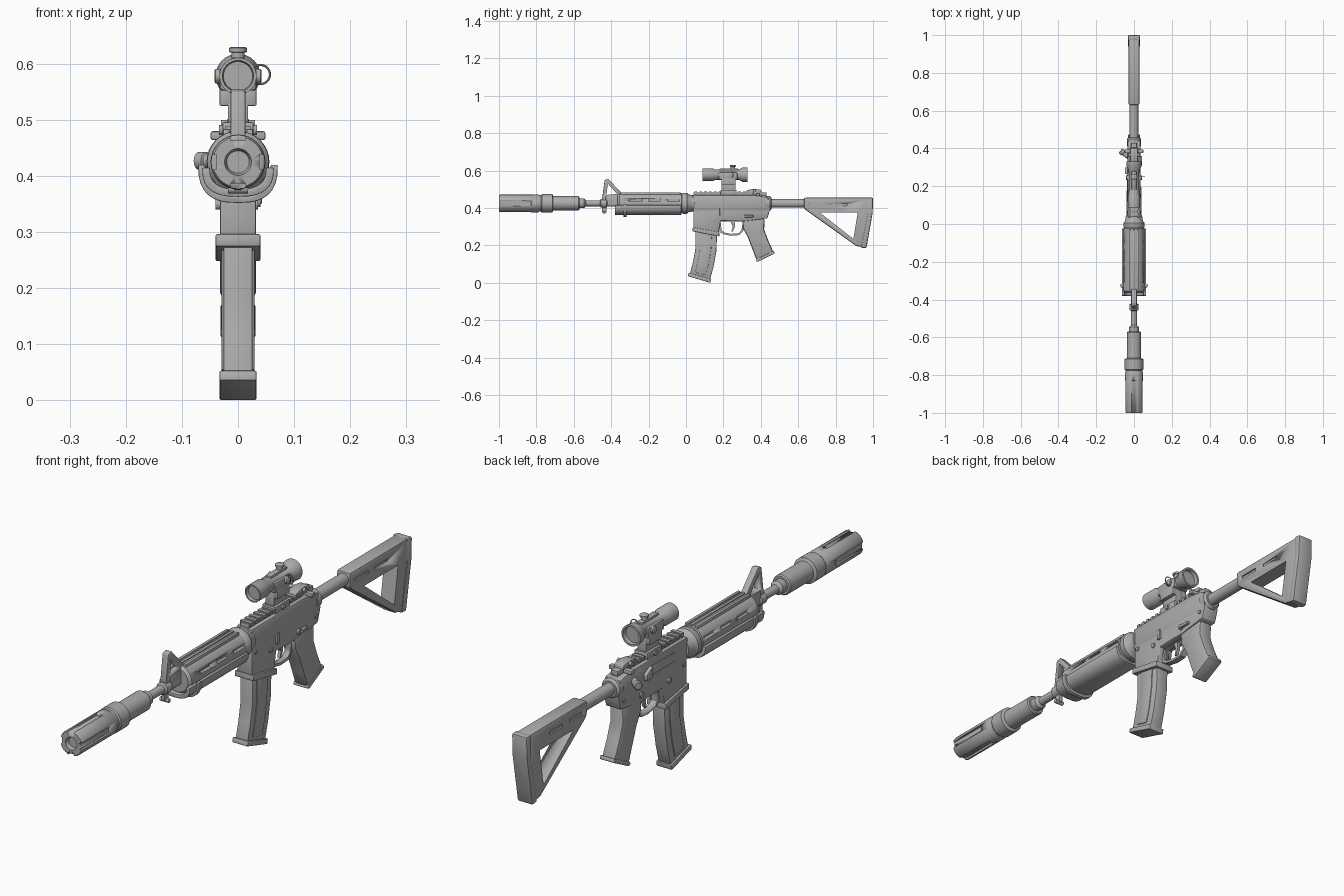
import bpy, bmesh, math
from mathutils import Vector

grey = bpy.data.materials.new("gunmetal_grey")
grey.diffuse_color = (0.42, 0.42, 0.42, 1)
ZC = 0.425  # bore height


def finish(name, bm, bevel=0.0):
    bmesh.ops.remove_doubles(bm, verts=bm.verts, dist=1e-5)
    bmesh.ops.recalc_face_normals(bm, faces=bm.faces)
    me = bpy.data.meshes.new(name)
    bm.to_mesh(me)
    bm.free()
    me.materials.append(grey)
    ob = bpy.data.objects.new(name, me)
    bpy.context.collection.objects.link(ob)
    bpy.ops.object.select_all(action='DESELECT')
    bpy.context.view_layer.objects.active = ob
    ob.select_set(True)
    if bevel:
        m = ob.modifiers.new("bevel", 'BEVEL')
        m.width, m.segments, m.limit_method = bevel, 2, 'ANGLE'
        m.angle_limit = math.radians(40)
        bpy.ops.object.modifier_apply(modifier="bevel")
    bpy.ops.object.shade_smooth_by_angle(angle=math.radians(35))
    return ob


def prism(name, pts, a, b, axis='X', bevel=0.0):
    """Outline extruded from a to b; (y,z) outline along X or (x,z) along Y."""
    bm = bmesh.new()
    put = (lambda p, t: (t, p[0], p[1])) if axis == 'X' else (lambda p, t: (p[0], t, p[1]))
    lo = [bm.verts.new(put(p, a)) for p in pts]
    hi = [bm.verts.new(put(p, b)) for p in pts]
    bm.faces.new(lo)
    bm.faces.new(hi)
    n = len(pts)
    for i in range(n):
        j = (i + 1) % n
        bm.faces.new((lo[i], lo[j], hi[j], hi[i]))
    return finish(name, bm, bevel)


def box(name, x0, x1, y0, y1, z0, z1, bevel=0.0):
    return prism(name, [(y0, z0), (y1, z0), (y1, z1), (y0, z1)], x0, x1, 'X', bevel)


def lathe(name, prof, origin=(0, 0, ZC), axis=(0, 1, 0), seg=32):
    """Turned part: (distance along axis, radius) pairs."""
    bm = bmesh.new()
    q = Vector(axis).to_track_quat('Z', 'Y')
    prof = [(prof[0][0], 0)] + prof + [(prof[-1][0], 0)]
    rings = []
    for d, r in prof:
        rings.append([bm.verts.new(Vector(origin) + q @ Vector((
            r * math.cos(math.tau * i / seg), r * math.sin(math.tau * i / seg), d)))
            for i in range(seg)])
    for A, B in zip(rings, rings[1:]):
        for i in range(seg):
            j = (i + 1) % seg
            bm.faces.new((A[i], A[j], B[j], B[i]))
    bmesh.ops.dissolve_degenerate(bm, dist=1e-6, edges=bm.edges)
    return finish(name, bm)


def cut(ob, cutter):
    m = ob.modifiers.new("cut", 'BOOLEAN')
    m.operation, m.object, m.solver = 'DIFFERENCE', cutter, 'EXACT'
    bpy.context.view_layer.objects.active = ob
    bpy.ops.object.modifier_apply(modifier="cut")
    bpy.data.objects.remove(cutter)


# Muzzle device with four long flutes and a recessed bore
muzzle = lathe("suppressor", [(-0.985, 0.02), (-1.0, 0.024), (-1.0, 0.045), (-0.995, 0.048),
               (-0.79, 0.048), (-0.785, 0.045), (-0.775, 0.045), (-0.77, 0.049), (-0.715, 0.049),
               (-0.71, 0.038), (-0.575, 0.038), (-0.57, 0.034)])
for s in (-1, 1):
    cut(muzzle, box("slot", s * 0.038, s * 0.07, -1.1, -0.83, ZC - 0.013, ZC + 0.013))
    cut(muzzle, box("slot", -0.013, 0.013, -1.1, -0.83, ZC + s * 0.038, ZC + s * 0.07))

# Barrel and gas block
lathe("barrel", [(-0.58, 0.026), (-0.545, 0.026), (-0.535, 0.016), (-0.46, 0.016), (-0.455, 0.023),
                 (-0.425, 0.023), (-0.42, 0.017), (-0.35, 0.017)])
box("gas_block", -0.016, 0.016, -0.43, -0.35, ZC - 0.015, 0.465, 0.004)
sight = prism("front_sight", [(-0.45, 0.44), (-0.435, 0.55), (-0.415, 0.555), (-0.34, 0.475),
              (-0.34, 0.45)], -0.013, 0.013, 'X', 0.003)
cut(sight, prism("hole", [(-0.425, 0.47), (-0.418, 0.53), (-0.368, 0.475)], -0.05, 0.05))
box("sling_lug", -0.008, 0.008, -0.45, -0.425, 0.375, 0.415, 0.003)
lathe("sling_pin", [(-0.018, 0.008), (0.018, 0.008)], (0, -0.437, 0.377), (1, 0, 0), 16)

# Handguard: round upper part with vents, top ribs, and a lower shell
guard = lathe("upper_handguard", [(-0.365, 0.046), (-0.355, 0.055), (-0.025, 0.055), (-0.02, 0.05)])
for i in range(3):
    y = -0.30 + 0.1 * i
    for s in (-1, 1):
        cut(guard, box("vent", s * 0.042, s * 0.07, y, y + 0.065, 0.437, 0.449))
for x in (-0.021, 0, 0.021):
    box("handguard_rib", x - 0.006, x + 0.006, -0.35, -0.03, 0.45, 0.484, 0.003)


def trough(rx, depth, top, thick):
    arc = [math.pi * i / 16 for i in range(17)]
    f = lambda v: math.copysign(abs(v) ** 0.75, v) if abs(v) > 1e-6 else 0.0
    out = [(rx * f(math.cos(t)), top - depth * f(math.sin(t))) for t in arc]
    inn = [((rx - thick) * f(math.cos(t)), top - (depth - thick) * f(math.sin(t)))
           for t in reversed(arc)]
    return out + inn


prism("lower_handguard", trough(0.064, 0.052, 0.415, 0.014), -0.38, -0.025, 'Y', 0.002)
prism("handguard_band", trough(0.071, 0.068, 0.42, 0.013), -0.335, -0.317, 'Y', 0.002)
lathe("handguard_ring", [(-0.025, 0.05), (-0.015, 0.056), (0.005, 0.056), (0.015, 0.047),
                         (0.045, 0.043)])

# Receiver
prism("upper_receiver", [(0.035, 0.385), (0.035, 0.47), (0.37, 0.47), (0.44, 0.458), (0.45, 0.385)],
      -0.034, 0.034, 'X', 0.007)
box("top_rail", -0.019, 0.019, 0.04, 0.36, 0.465, 0.484, 0.002)
for i in range(12):
    y = 0.045 + i * 0.026
    box("rail_tooth", -0.023, 0.023, y, y + 0.014, 0.476, 0.488)
prism("lower_receiver", [(0.04, 0.4), (0.04, 0.28), (0.172, 0.255), (0.185, 0.332), (0.31, 0.328),
      (0.435, 0.345), (0.452, 0.4)], -0.032, 0.032, 'X', 0.004)
prism("magazine_well_lip", [(0.036, 0.275), (0.036, 0.297), (0.178, 0.271), (0.178, 0.248)],
      -0.04, 0.04, 'X', 0.003)
lathe("rear_collar", [(0.425, 0.038), (0.45, 0.038), (0.458, 0.03)])
box("charging_handle", -0.049, 0.049, 0.375, 0.395, 0.464, 0.48, 0.004)
box("charging_shaft", -0.015, 0.015, 0.35, 0.43, 0.464, 0.484, 0.003)
prism("rear_sight", [(0.32, 0.482), (0.325, 0.495), (0.36, 0.502), (0.4, 0.498), (0.405, 0.482)],
      -0.02, 0.02, 'X', 0.003)
lathe("rear_sight_knob", [(-0.03, 0.008), (0.03, 0.008)], (0, 0.365, 0.492), (1, 0, 0), 16)

# Receiver controls
lathe("forward_assist", [(0, 0.013), (0.05, 0.013), (0.052, 0.016), (0.068, 0.016), (0.071, 0.012)],
      (-0.015, 0.345, 0.427), (-0.8, 0.6, 0), 20)
box("ejection_cover", -0.038, -0.03, 0.12, 0.26, 0.41, 0.445, 0.002)
prism("case_deflector", [(0.265, 0.405), (0.265, 0.45), (0.3, 0.43), (0.3, 0.405)], -0.048, -0.03,
      'X', 0.004)
box("bolt_catch", 0.03, 0.039, 0.18, 0.195, 0.36, 0.4, 0.002)
box("selector_lever", 0.03, 0.043, 0.31, 0.36, 0.35, 0.362, 0.003)
lathe("selector_pivot", [(-0.038, 0.011), (0.04, 0.011)], (0, 0.315, 0.356), (1, 0, 0), 16)
lathe("magazine_release", [(-0.04, 0.01), (0.036, 0.01)], (0, 0.15, 0.35), (1, 0, 0), 16)
for y in (0.06, 0.42):
    lathe("takedown_pin", [(-0.036, 0.008), (0.036, 0.008)], (0, y, 0.375), (1, 0, 0), 16)

# Magazine
prism("magazine", [(0.05, 0.3), (0.05, 0.18), (0.037, 0.11), (0.02, 0.045), (0.128, 0.015),
      (0.147, 0.085), (0.162, 0.165), (0.168, 0.3)], -0.026, 0.026, 'X', 0.004)
prism("magazine_rib", [(0.075, 0.28), (0.075, 0.18), (0.062, 0.11), (0.05, 0.055), (0.105, 0.04),
      (0.122, 0.1), (0.135, 0.18), (0.14, 0.28)], -0.029, 0.029, 'X', 0.002)
prism("magazine_base", [(0.01, 0.036), (0.014, 0.054), (0.134, 0.02), (0.13, 0.0)],
      -0.033, 0.033, 'X', 0.003)

# Trigger group and grip
tg = prism("trigger_guard", [(0.17, 0.34), (0.18, 0.272), (0.2, 0.26), (0.24, 0.252), (0.285, 0.255),
           (0.305, 0.275), (0.32, 0.34)], -0.012, 0.012)
cut(tg, prism("hole", [(0.185, 0.328), (0.19, 0.28), (0.205, 0.269), (0.24, 0.262), (0.28, 0.265),
              (0.296, 0.28), (0.305, 0.328)], -0.05, 0.05))
prism("trigger", [(0.235, 0.335), (0.25, 0.3), (0.243, 0.276), (0.25, 0.274), (0.262, 0.3),
      (0.26, 0.335)], -0.006, 0.006)
prism("pistol_grip", [(0.3, 0.34), (0.305, 0.29), (0.33, 0.245), (0.355, 0.18), (0.38, 0.115),
      (0.47, 0.16), (0.44, 0.225), (0.418, 0.285), (0.42, 0.345)], -0.029, 0.029, 'X', 0.011)
prism("grip_cap", [(0.374, 0.116), (0.378, 0.127), (0.47, 0.172), (0.474, 0.158), (0.385, 0.112)],
      -0.031, 0.031, 'X', 0.003)

# Stock on its tube
lathe("buffer_tube", [(0.44, 0.023), (0.75, 0.023)])
stock = prism("stock", [(0.63, 0.455), (0.63, 0.4), (0.645, 0.386), (0.91, 0.197), (0.96, 0.188),
              (0.968, 0.2), (0.985, 0.31), (0.985, 0.455)], -0.029, 0.029, 'X', 0.008)
cut(stock, prism("hole", [(0.715, 0.376), (0.918, 0.376), (0.895, 0.235)], -0.1, 0.1))
for s in (-1, 1):
    for y in (0.66, 0.78):
        cut(stock, box("slot", s * 0.023, s * 0.05, y, y + 0.08, 0.412, 0.425))
prism("butt_pad", [(0.935, 0.188), (0.965, 0.186), (0.998, 0.375), (1.0, 0.455), (0.972, 0.457),
      (0.972, 0.375)], -0.032, 0.032, 'X', 0.006)

# Optic and mount
SZ = 0.578
lathe("scope", [(0.1, 0.026), (0.088, 0.028), (0.088, 0.033), (0.145, 0.033), (0.155, 0.028),
      (0.285, 0.028), (0.3, 0.038), (0.33, 0.04), (0.33, 0.033), (0.315, 0.031)], (0, 0, SZ))
box("scope_body", -0.033, 0.033, 0.175, 0.275, 0.552, 0.592, 0.006)
for s in (-1, 1):
    prism("mount_clamp", [(0.19, 0.525), (0.19, 0.56), (0.265, 0.56), (0.265, 0.525)],
          s * 0.012, s * 0.033, 'X', 0.003)
    lathe("side_turret", [(0.025, 0.013), (0.04, 0.013), (0.042, 0.01)], (0, 0.245, SZ), (s, 0, 0), 16)
box("mount_post", -0.018, 0.018, 0.19, 0.265, 0.48, 0.555, 0.002)
box("mount_base", -0.028, 0.028, 0.185, 0.27, 0.468, 0.496, 0.003)
lathe("mount_screw", [(-0.034, 0.009), (0.034, 0.009)], (0, 0.228, 0.482), (1, 0, 0), 16)
lathe("top_turret", [(0.02, 0.012), (0.042, 0.012), (0.043, 0.016), (0.05, 0.016), (0.052, 0.013)],
      (0, 0.25, SZ), (0, 0, 1), 20)
box("scope_ridge", -0.012, 0.012, 0.18, 0.28, 0.595, 0.611, 0.003)

# Thin retaining loop on the side turret
bpy.ops.mesh.primitive_torus_add(location=(0.04, 0.25, 0.581), rotation=(math.pi / 2, 0, 0),
    major_radius=0.017, minor_radius=0.002, major_segments=24, minor_segments=8)
loop = bpy.context.object
loop.name = "turret_cap_loop"
loop.data.materials.append(grey)
bpy.ops.object.shade_smooth_by_angle(angle=math.radians(35))
